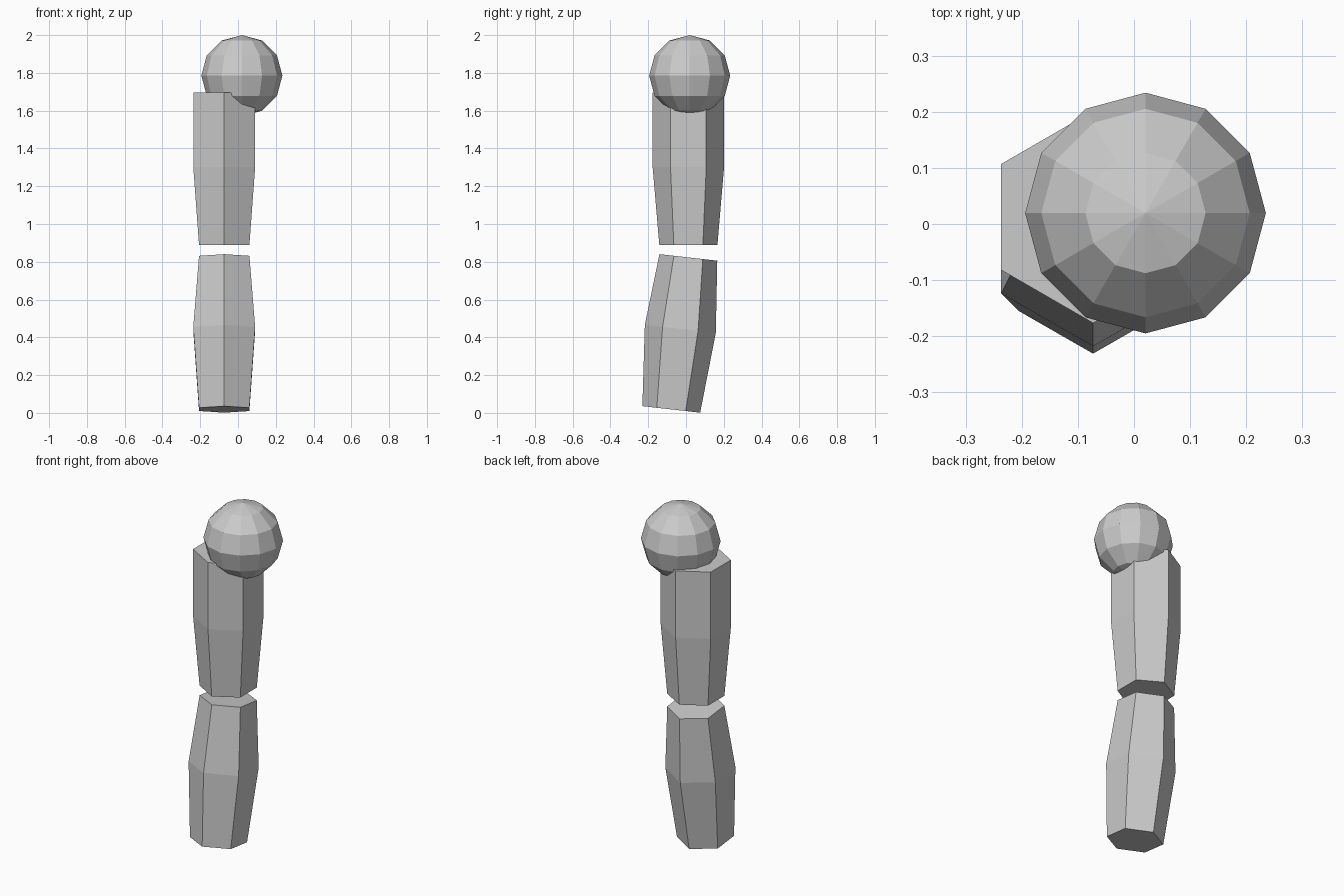
import bpy, bmesh
from math import sin, cos, pi, atan2, hypot

if "Cube" in bpy.data.objects:
    bpy.data.objects.remove(bpy.data.objects["Cube"])


def hex_segment(name, bottom, top, sections):
    """Closed hexagonal prism between two (x, y, z) centres in the same x plane.
    sections: (fraction along the axis, radius)"""
    dy, dz = top[1] - bottom[1], top[2] - bottom[2]
    length = hypot(dy, dz)
    bm = bmesh.new()
    rings = []
    for t, r in sections:
        rings.append([bm.verts.new((r * cos(pi / 2 + i * pi / 3),
                                    r * sin(pi / 2 + i * pi / 3),
                                    t * length)) for i in range(6)])
    for a, b in zip(rings, rings[1:]):
        for i in range(6):
            j = (i + 1) % 6
            bm.faces.new((a[i], a[j], b[j], b[i]))
    bm.faces.new(rings[0][::-1])
    bm.faces.new(rings[-1])
    mesh = bpy.data.meshes.new(name)
    bm.to_mesh(mesh)
    bm.free()
    obj = bpy.data.objects.new(name, mesh)
    obj.location = bottom
    obj.rotation_euler.x = -atan2(dy, dz)
    bpy.context.collection.objects.link(obj)
    return obj


AXIS_X = -0.073
WIDE, NARROW = 0.189, 0.154

# upper segment: straight above, tapering towards the joint
hex_segment("upper_segment", (AXIS_X, 0.0125, 0.89), (AXIS_X, 0.0125, 1.695),
            [(0, NARROW), (0.51, WIDE), (1, WIDE)])

# lower segment: tilted, bulging in the middle
hex_segment("lower_segment", (AXIS_X, -0.078, 0.0185), (AXIS_X, 0.0125, 0.823),
            [(0, NARROW), (0.53, WIDE), (1, NARROW)])

# faceted ball on top
bpy.ops.mesh.primitive_uv_sphere_add(segments=12, ring_count=6, radius=0.2145,
                                     location=(0.0205, 0.0195, 1.7855))
bpy.context.object.name = "ball"
